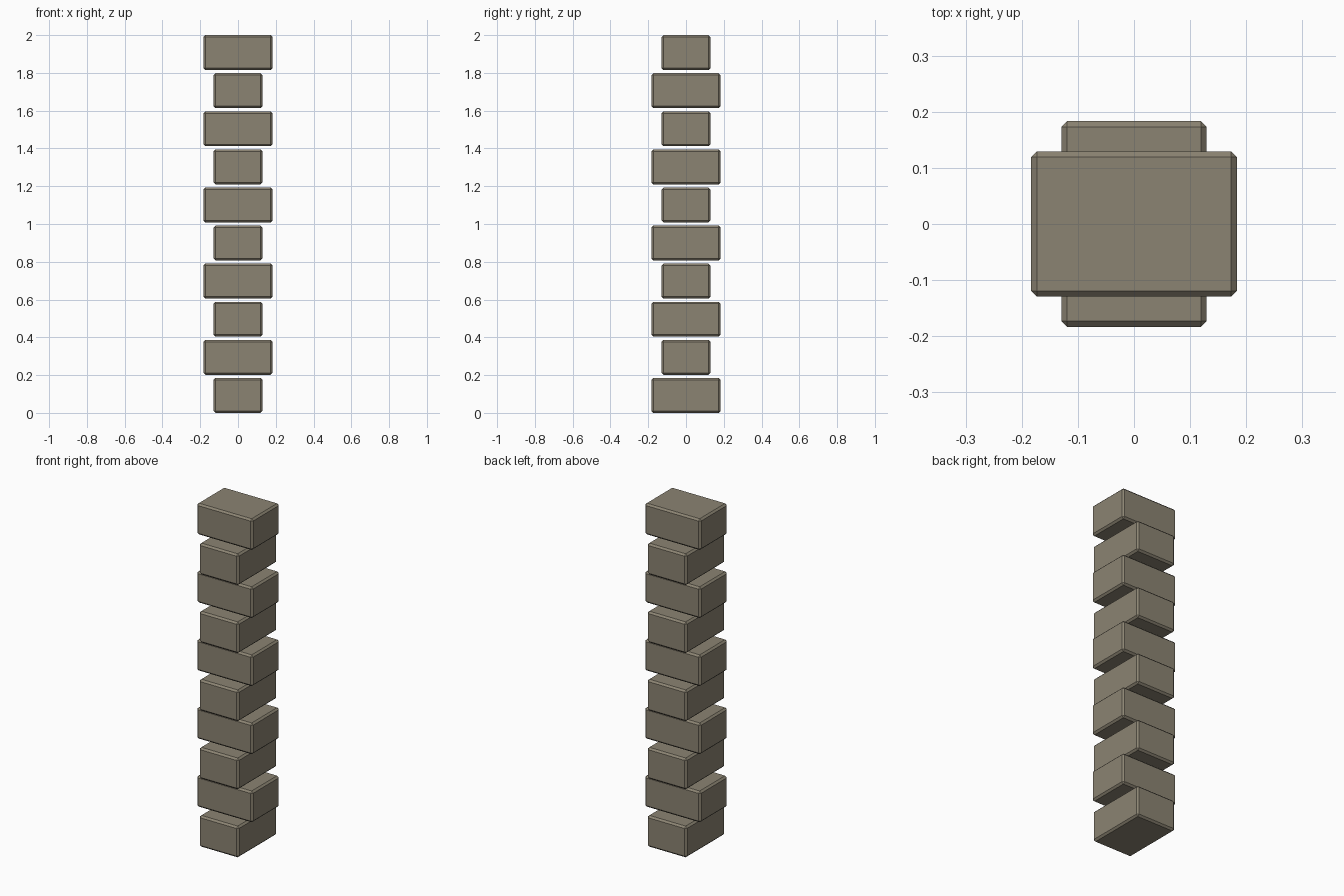
import bpy

if "Cube" in bpy.data.objects:
    bpy.data.objects.remove(bpy.data.objects["Cube"])

COUNT = 10
LONG, SHORT, HEIGHT = 0.367, 0.259, 0.185
PITCH = (2.0 - HEIGHT) / (COUNT - 1)   # spacing leaves a small gap between blocks

stone = bpy.data.materials.new("grey_brown_stone")
stone.diffuse_color = (0.26, 0.23, 0.17, 1)
stone.use_nodes = True
stone.node_tree.nodes["Principled BSDF"].inputs["Base Color"].default_value = stone.diffuse_color


def block(name, size, z):
    """Chamfered block with its underside at height z."""
    bpy.ops.mesh.primitive_cube_add(size=1, location=(0, 0, z + size[2] / 2))
    ob = bpy.context.object
    ob.name = name
    ob.scale = size
    bpy.ops.object.transform_apply(location=False, rotation=False, scale=True)
    bev = ob.modifiers.new("chamfer", 'BEVEL')
    bev.width = 0.0105
    bev.segments = 1
    ob.data.materials.append(stone)
    return ob


# Stacked blocks, each turned a quarter from the one below
for i in range(COUNT):
    w, d = (SHORT, LONG) if i % 2 == 0 else (LONG, SHORT)
    block(f"stacked_block_{i + 1}", (w, d, HEIGHT), i * PITCH)
